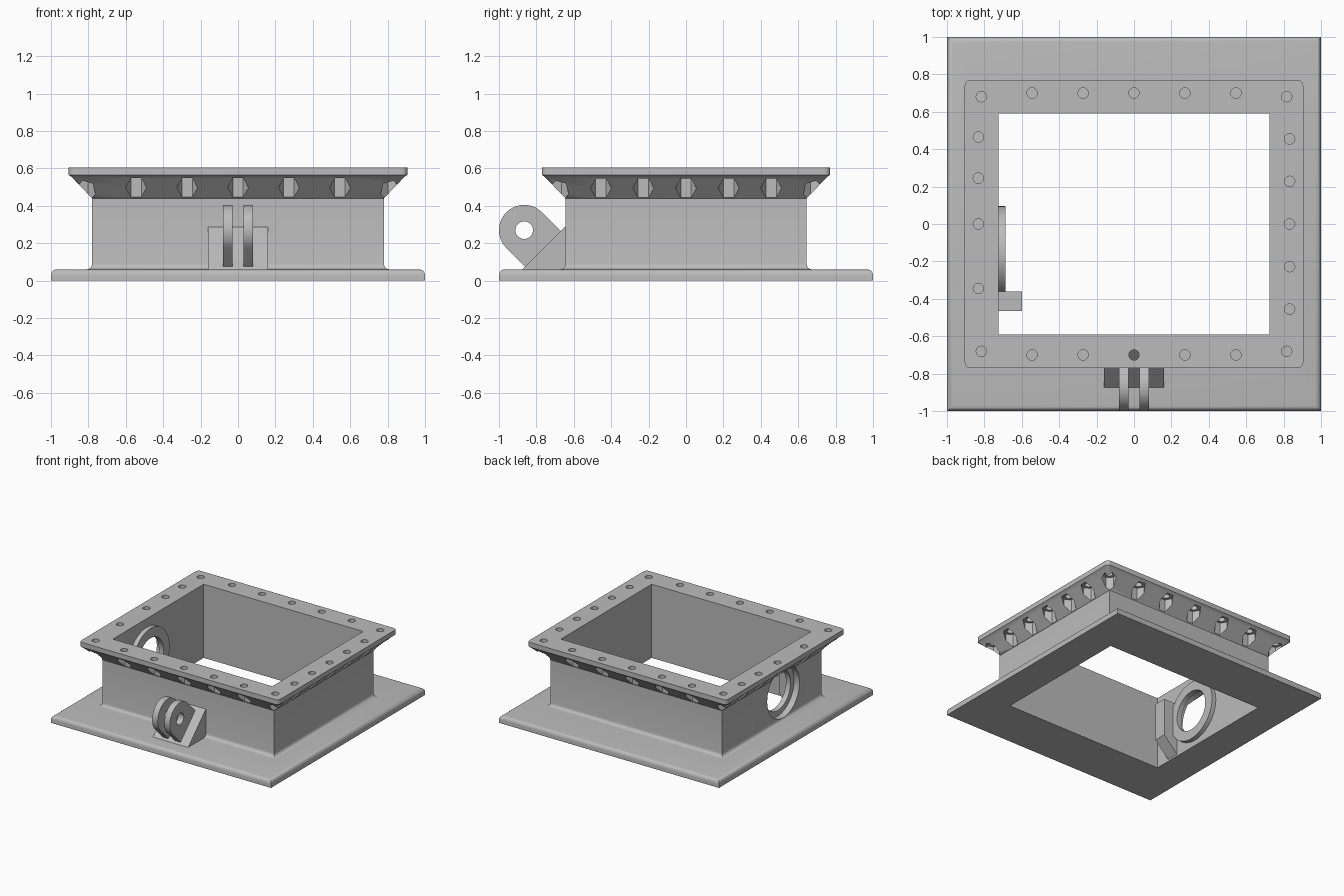
import bpy
import bmesh
from math import cos, sin, pi, radians

if "Cube" in bpy.data.objects:
    bpy.data.objects.remove(bpy.data.objects["Cube"])

GREY = (0.5, 0.5, 0.5, 1.0)
grey = bpy.data.materials.new("light_grey")
grey.diffuse_color = GREY
grey.use_nodes = True
grey.node_tree.nodes["Principled BSDF"].inputs["Base Color"].default_value = GREY


def finish(name, bm):
    """Turn a bmesh into a named object."""
    bmesh.ops.recalc_face_normals(bm, faces=bm.faces)
    mesh = bpy.data.meshes.new(name)
    bm.to_mesh(mesh)
    bm.free()
    mesh.materials.append(grey)
    obj = bpy.data.objects.new(name, mesh)
    bpy.context.collection.objects.link(obj)
    return obj


def add_prism(bm, points, shift):
    """Extrude a closed outline of 3D points along a vector."""
    low = [bm.verts.new(p) for p in points]
    high = [bm.verts.new([a + b for a, b in zip(p, shift)]) for p in points]
    n = len(points)
    bm.faces.new(low)
    bm.faces.new(high[::-1])
    for i in range(n):
        j = (i + 1) % n
        bm.faces.new((low[i], low[j], high[j], high[i]))


def circle(r, sides, turn=0.0):
    return [(r * cos(turn + 2 * pi * i / sides), r * sin(turn + 2 * pi * i / sides))
            for i in range(sides)]


def x_disc(bm, y, z, r, x0, x1, sides=48):
    """Cylinder lying along x."""
    add_prism(bm, [(x0, y + a, z + b) for a, b in circle(r, sides)], (x1 - x0, 0, 0))


def cut(obj, cutter):
    """Subtract a cutter, then discard it."""
    cutter.hide_render = True
    mod = obj.modifiers.new("cut", "BOOLEAN")
    mod.operation = "DIFFERENCE"
    mod.solver = "EXACT"
    mod.object = cutter
    select(obj)
    bpy.ops.object.modifier_apply(modifier=mod.name)
    bpy.data.objects.remove(cutter)


def select(obj):
    bpy.ops.object.select_all(action="DESELECT")
    obj.select_set(True)
    bpy.context.view_layer.objects.active = obj


def smooth(obj):
    select(obj)
    bpy.ops.object.shade_smooth_by_angle(angle=radians(32))


def rounded_rect(hx, hy, z, r):
    """Rectangle loop with rounded corners, the same point count for any radius."""
    loop = []
    for k, (sx, sy) in enumerate([(1, 1), (-1, 1), (-1, -1), (1, -1)]):
        for i in range(6):
            a = (k + i / 5) * pi / 2
            loop.append((sx * (hx - r) + r * cos(a), sy * (hy - r) + r * sin(a), z))
    return loop


# Frame body: base plate, filleted wall, flare and bolting flange as one closed loft
WALL_X, WALL_Y, FILLET = 0.78, 0.645, 0.03
rings = [(0.725, 0.59, 0, 0), (1, 1, 0, 0)]
for i in range(5):
    a = i * pi / 8
    inset = FILLET * (1 - cos(a))
    rings.append((1 - inset, 1 - inset, 0.03 + FILLET * sin(a), 0))
for i in range(5):
    a = i * pi / 8
    out = FILLET * (1 - sin(a))
    rings.append((WALL_X + out, WALL_Y + out, 0.06 + FILLET * (1 - cos(a)), 0))
rings += [(WALL_X, WALL_Y, 0.44, 0), (0.89, 0.755, 0.555, 0.015),
          (0.905, 0.77, 0.565, 0.03), (0.905, 0.77, 0.605, 0.03),
          (0.725, 0.59, 0.605, 0)]

bm = bmesh.new()
loops = [[bm.verts.new(p) for p in rounded_rect(*ring)] for ring in rings]
for a, b in zip(loops, loops[1:] + loops[:1]):
    for i in range(len(a)):
        j = (i + 1) % len(a)
        bm.faces.new((a[i], a[j], b[j], b[i]))
bmesh.ops.remove_doubles(bm, verts=bm.verts, dist=0.0005)
body = finish("frame_body", bm)

# Bolt positions with the turn of the nut pocket under each
bolts = [(x, s * 0.7, 0) for s in (-1, 1) for x in (-0.545, -0.272, 0, 0.272, 0.545)]
bolts += [(0.832, y, pi / 2) for y in (-0.455, -0.228, 0, 0.228, 0.455)]
bolts += [(-0.832, y, pi / 2) for y in (-0.345, 0, 0.245, 0.465)]
bolts += [(sx * 0.816, sy * 0.681, sx * sy * -pi / 4) for sx in (-1, 1) for sy in (-1, 1)]

# Hexagonal nut pockets in the flare, then the bolt holes
pockets, holes = bmesh.new(), bmesh.new()
for x, y, turn in bolts:
    add_prism(pockets, [(x + a, y + b, 0.40) for a, b in circle(0.056, 6, turn)], (0, 0, 0.15))
    add_prism(holes, [(x + a, y + b, 0.50) for a, b in circle(0.028, 20)], (0, 0, 0.2))
cut(body, finish("pocket_cutter", pockets))
cut(body, finish("bolt_hole_cutter", holes))

# Round port through the right wall
PORT_Y, PORT_Z = -0.15, 0.29
bm = bmesh.new()
x_disc(bm, PORT_Y, PORT_Z, 0.21, -1.1, -0.65)
cut(body, finish("port_cutter", bm))
smooth(body)

# Seat ring on the inside of the port
bm = bmesh.new()
x_disc(bm, PORT_Y, PORT_Z, 0.245, -0.73, -0.688)
ring = finish("port_ring", bm)
bm = bmesh.new()
x_disc(bm, PORT_Y, PORT_Z, 0.165, -0.9, -0.6)
cut(ring, finish("ring_cutter", bm))
smooth(ring)

# Small bracket on the inner wall with a sloped underside
bm = bmesh.new()
outline = [(-0.73, 0.01), (-0.6, 0.14), (-0.6, 0.45), (-0.73, 0.45)]
add_prism(bm, [(x, -0.465, z) for x, z in outline], (0, 0.105, 0))
finish("inner_bracket", bm)

# Hinge lugs: round eyes running diagonally into the wall and base
EYE_Y, EYE_Z, EYE_R = -0.865, 0.27, 0.135
profile = [(EYE_Y + EYE_R * cos(a), EYE_Z + EYE_R * sin(a))
           for a in [pi / 4 + pi * i / 20 for i in range(21)]]
profile += [(-0.835, 0.05), (-0.63, 0.05), (-0.63, 0.225)]
for name, x0 in (("right_hinge_lug", -0.08), ("left_hinge_lug", 0.03)):
    bm = bmesh.new()
    add_prism(bm, [(x0, y, z) for y, z in profile], (0.05, 0, 0))
    lug = finish(name, bm)
    bm = bmesh.new()
    x_disc(bm, EYE_Y, EYE_Z, 0.047, -0.3, 0.3, 32)
    cut(lug, finish("eye_cutter", bm))
    smooth(lug)

# Sloped gusset behind the lugs
bm = bmesh.new()
outline = [(-0.88, 0.055), (-0.63, 0.055), (-0.63, 0.295), (-0.65, 0.285)]
add_prism(bm, [(-0.16, y, z) for y, z in outline], (0.32, 0, 0))
finish("hinge_gusset", bm)
